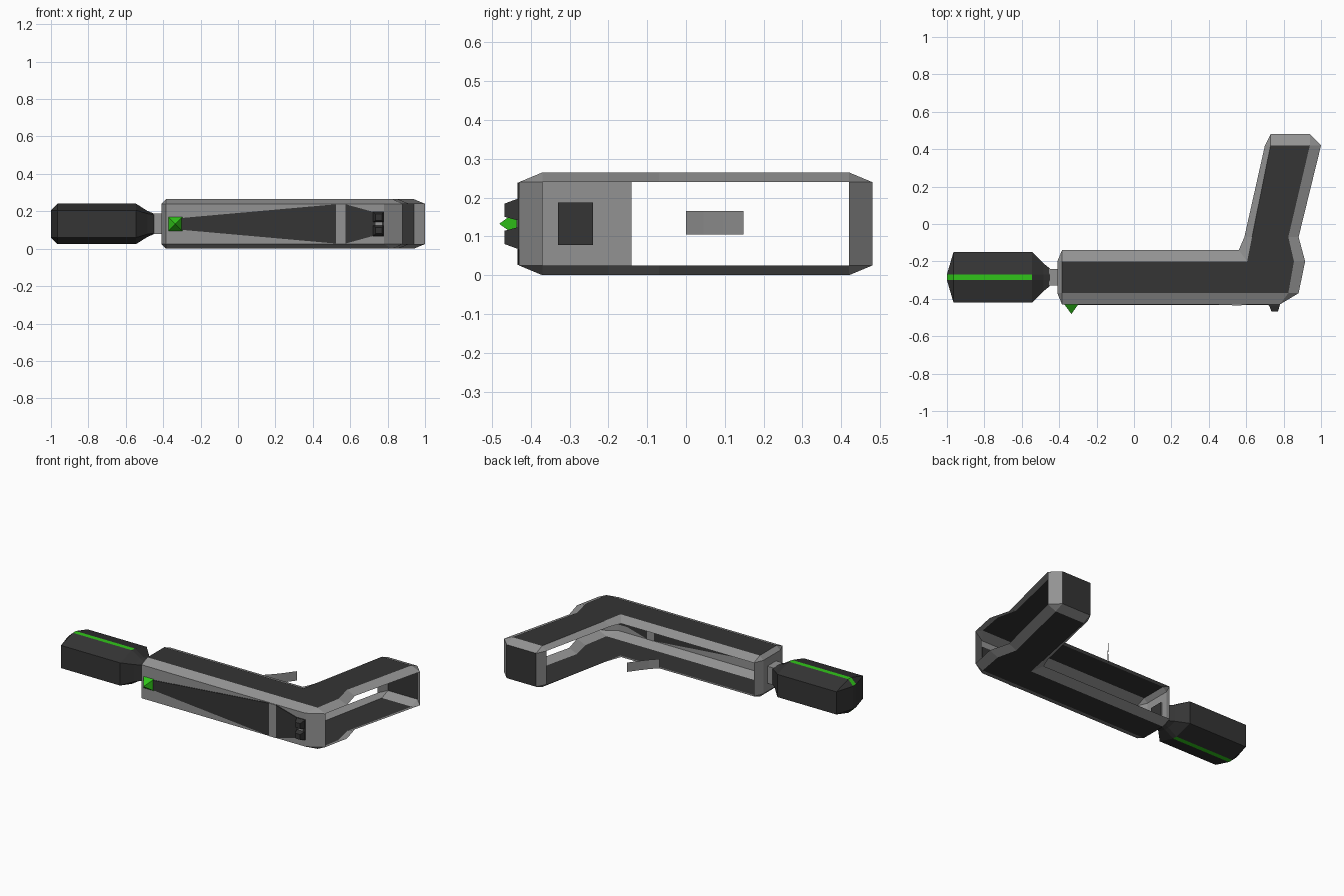
import bpy, bmesh

cube = bpy.data.objects.get("Cube")
if cube:
    bpy.data.objects.remove(cube, do_unlink=True)


def material(name, rgb):
    m = bpy.data.materials.new(name)
    m.use_nodes = True
    m.diffuse_color = (*rgb, 1)
    m.node_tree.nodes["Principled BSDF"].inputs["Base Color"].default_value = (*rgb, 1)
    return m


MATS = [material("charcoal", (0.035, 0.035, 0.035)),
        material("metal_grey", (0.29, 0.29, 0.29)),
        material("bright_green", (0.03, 0.56, 0.01))]
DARK, GREY, GREEN = range(3)
MID = 0.1325  # height of the symmetry plane


def finish(name, bm, closed=True):
    bmesh.ops.remove_doubles(bm, verts=bm.verts, dist=0.0005)
    if closed:
        bmesh.ops.recalc_face_normals(bm, faces=bm.faces)
    mesh = bpy.data.meshes.new(name)
    bm.to_mesh(mesh)
    bm.free()
    for m in MATS:
        mesh.materials.append(m)
    obj = bpy.data.objects.new(name, mesh)
    bpy.context.collection.objects.link(obj)
    return obj


def loft(name, rings, color, cap=True, rule=None):
    """Skin a list of equal-length point rings."""
    bm = bmesh.new()
    loops = [[bm.verts.new(p) for p in ring] for ring in rings]
    n = len(loops[0])
    for a, b in zip(loops, loops[1:]):
        for i in range(n):
            j = (i + 1) % n
            bm.faces.new((a[i], a[j], b[j], b[i]))
    if cap:
        bm.faces.new(loops[0])
        bm.faces.new(loops[-1])
    for f in bm.faces:
        f.material_index = color
        if rule:
            f.material_index = rule(f.calc_center_median(), color)
    return finish(name, bm)


def rect_xz(x0, x1, z0, z1, y):
    return [(x0, y, z0), (x1, y, z0), (x1, y, z1), (x0, y, z1)]


# Hollow angled body: two bevelled skins joined by walls on some edges
outer = [(-.41, -.37), (-.385, -.43), (.78, -.43), (.88, -.37), (.915, -.2),
         (.88, -.07), (1, .42), (.94, .48), (.73, .48), (.70, .42),
         (.59, -.07), (.56, -.14), (-.385, -.14), (-.41, -.2)]
inner = [(-.385, -.37), (-.385, -.37), (.825, -.37), (.825, -.37), (.855, -.2),
         (.825, -.07), (.94, .42), (.94, .42), (.73, .42), (.73, .42),
         (.631, -.07), (.605, -.2), (-.385, -.2), (-.385, -.2)]
walled = {0, 1, 2, 6, 7, 8, 12, 13}
END_FACE = 7

bm = bmesh.new()
rims = []
for side in (1, -1):
    rim = [bm.verts.new((x, y, MID + side * .1075)) for x, y in outer]
    flat = {p: bm.verts.new((*p, MID + side * .1325)) for p in inner}
    rims.append(rim)
    loop = list(flat.values())
    bm.faces.new(loop if side > 0 else loop[::-1]).material_index = DARK
    for i in range(len(outer)):
        j = (i + 1) % len(outer)
        quad = [rim[i], rim[j], flat[inner[j]]]
        if inner[i] != inner[j]:
            quad.append(flat[inner[i]])
        bm.faces.new(quad if side > 0 else quad[::-1]).material_index = GREY
top, bottom = rims
for i in walled:
    j = (i + 1) % len(outer)
    f = bm.faces.new((bottom[i], bottom[j], top[j], top[i]))
    f.material_index = DARK if i == END_FACE else GREY
finish("body_shell", bm, closed=False)


# Barrel with a narrow green band above and below
def barrel_ring(x, half_y, flat_y, side_z, half_z):
    quarter = [(half_y, side_z), (flat_y, half_z)]
    pts = quarter + [(-y, z) for y, z in quarter[::-1]]
    pts += [(-y, -z) for y, z in pts]
    return [(x, y - .285, MID + z) for y, z in pts]


def band(c, color):
    on_band = abs(c.y + .285) < .005 and abs(c.z - MID) > .085 and c.x < -.56
    return GREEN if on_band else color


loft("barrel", [barrel_ring(-1, .016, .015, .073, .074),
                barrel_ring(-.965, .135, .015, .073, .108),
                barrel_ring(-.545, .135, .015, .073, .108),
                barrel_ring(-.485, .075, .015, .055, .07),
                barrel_ring(-.45, .047, .015, .05, .055)], DARK, rule=band)

# Neck, with a dark end showing inside the body
loft("neck", [[(x, -.285 + y * .045, MID + z * .055)
               for y, z in ((-1, -1), (1, -1), (1, 1), (-1, 1))]
              for x in (-.455, -.403)], GREY,
     rule=lambda c, col: DARK if c.x > -.41 else col)


# Tapered inlays in the front wall
def inlay(name, x0, h0, x1, h1, color, depth=.004):
    ring = [(x0, -h0), (x1, -h1), (x1, h1), (x0, h0)]
    loft(name, [[(x, -.43 + s * depth, MID + z) for x, z in ring] for s in (-1, 1)], color)


inlay("long_inlay", -.32, .03, .525, .105, DARK)
inlay("inlay_divider", .525, .106, .575, .106, GREY, .0048)
inlay("short_inlay", .575, .105, .72, .065, DARK)

# Notched rear sight: a base and two mirrored tapering posts
inlay("sight_base", .72, .066, .78, .066, DARK, .0045)
for name, s in (("sight_post_upper", 1), ("sight_post_lower", -1)):
    z = [MID + s * h for h in (.008, .066, .018, .052)]
    loft(name, [rect_xz(.72, .78, z[0], z[1], -.43),
                rect_xz(.735, .77, z[2], z[3], -.468)], DARK)
loft("sight_notch", [rect_xz(.735, .77, MID - .012, MID + .012, y)
                     for y in (-.43, -.437)], GREY)

# Green pyramid front sight
loft("front_sight", [rect_xz(-.372, -.298, MID - .037, MID + .037, -.43),
                     rect_xz(-.336, -.334, MID - .001, MID + .001, -.48)], GREEN)

# Thin curved trigger plate
path = [(.19, 0), (.235, .045), (.275, .095), (.315, .148)]
bm = bmesh.new()
rows = [[bm.verts.new((x, y, z)) for z in (.105, .165)] for x, y in path]
for a, b in zip(rows, rows[1:]):
    bm.faces.new((a[0], b[0], b[1], a[1])).material_index = GREY
finish("trigger", bm, closed=False)
